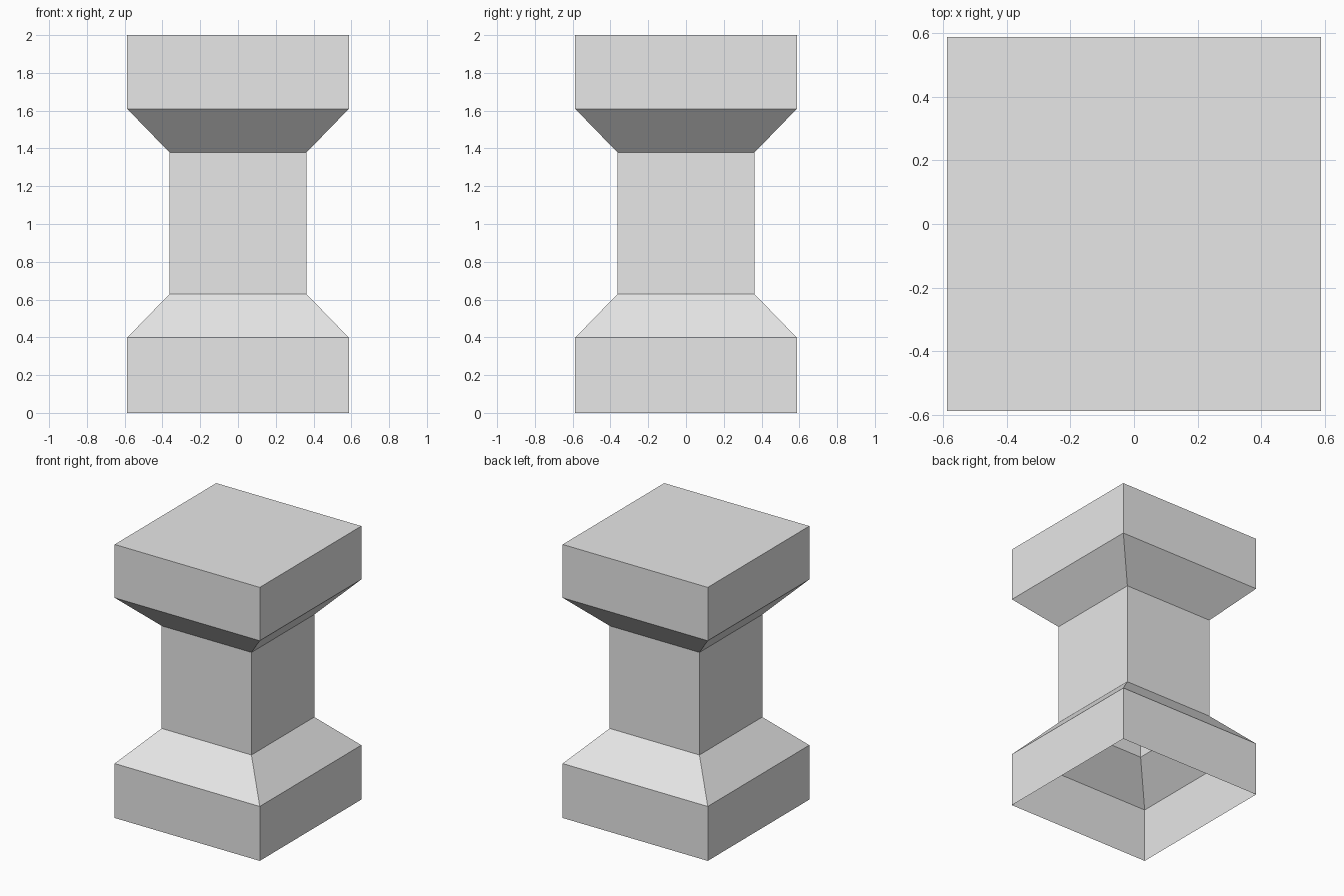
import bpy
import bmesh

# Remove the default cube
cube = bpy.data.objects.get("Cube")
if cube:
    bpy.data.objects.remove(cube, do_unlink=True)

# Plain grey material
grey = bpy.data.materials.new("light_grey")
grey.use_nodes = True
colour = (0.8, 0.8, 0.8, 1.0)
grey.diffuse_color = colour
grey.node_tree.nodes["Principled BSDF"].inputs["Base Color"].default_value = colour

WIDE, NARROW = 0.587, 0.363   # half widths of the slabs and the shaft


def square_shell(name, profile, capped=False):
    """Stack square rings given as (half width, height) and skin the sides."""
    bm = bmesh.new()
    rings = []
    for r, z in profile:
        corners = ((-r, -r), (r, -r), (r, r), (-r, r))
        rings.append([bm.verts.new((x, y, z)) for x, y in corners])
    for low, high in zip(rings, rings[1:]):
        for i in range(4):
            j = (i + 1) % 4
            bm.faces.new((low[i], low[j], high[j], high[i]))
    if capped:
        bm.faces.new(rings[-1])
    mesh = bpy.data.meshes.new(name)
    bm.to_mesh(mesh)
    bm.free()
    mesh.materials.append(grey)
    obj = bpy.data.objects.new(name, mesh)
    bpy.context.collection.objects.link(obj)
    return obj


# Hollow pillar, open underneath: base, shaft and capped head
square_shell("pillar_base", [(WIDE, 0), (WIDE, 0.398), (NARROW, 0.629)])
square_shell("pillar_shaft", [(NARROW, 0.629), (NARROW, 1.379)])
square_shell("pillar_head", [(NARROW, 1.379), (WIDE, 1.61), (WIDE, 2)], capped=True)
